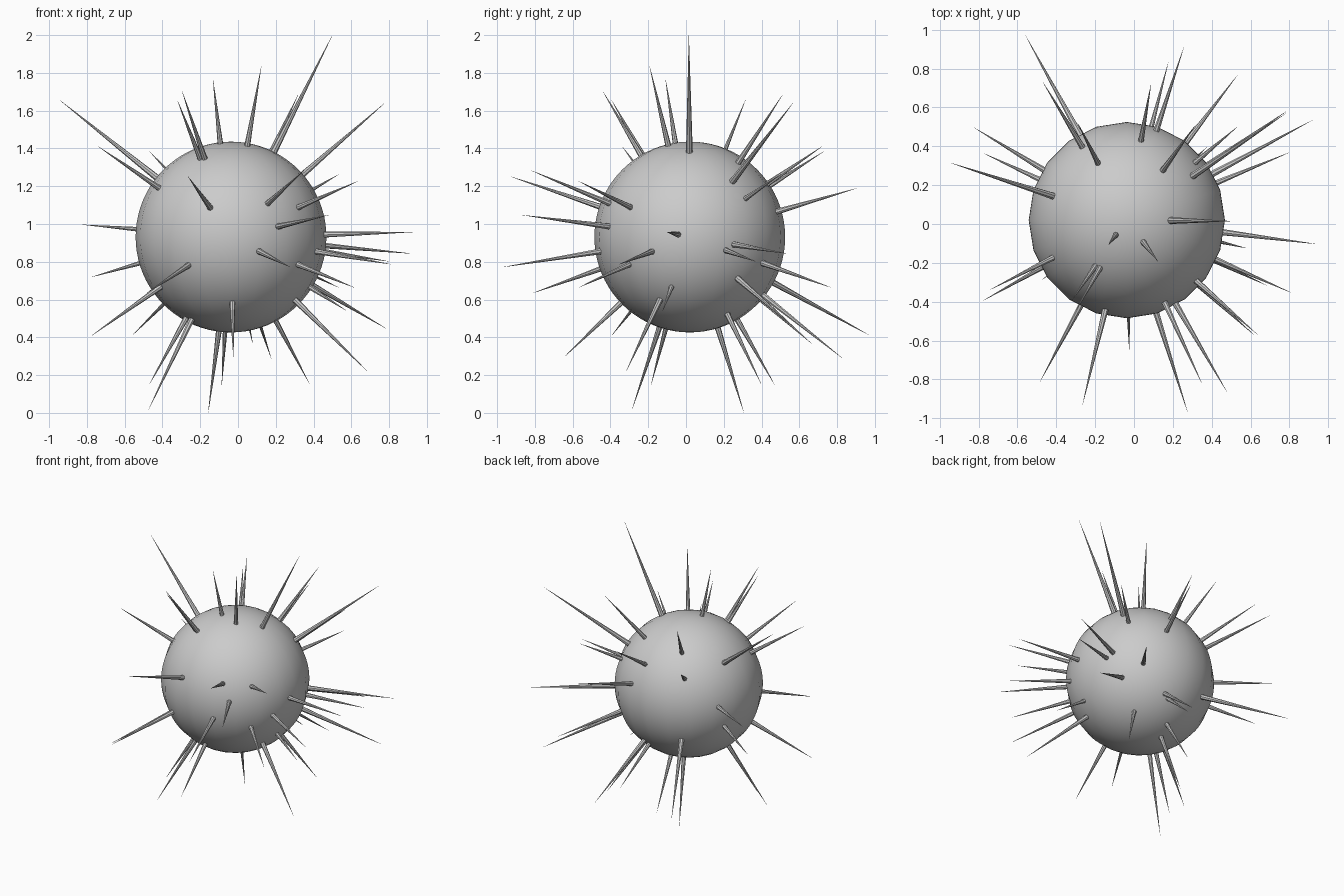
import bpy, bmesh
from mathutils import Vector, Matrix

CENTRE = Vector((-0.037, 0.02, 0.931))
RADIUS = 0.505

def shade(ob):
    bpy.context.view_layer.objects.active = ob
    ob.select_set(True)
    bpy.ops.object.shade_smooth_by_angle()
    ob.select_set(False)

# round body
bpy.ops.mesh.primitive_uv_sphere_add(segments=20, ring_count=40, radius=RADIUS, location=CENTRE)
body = bpy.context.object
body.name = "body"
shade(body)

# visible spike tips; every spike points away from the body centre
upper_tips = [
    (-.26, -.91, 1.245), (.34, -.80, 1.275), (.62, -.555, 1.22), (.47, -.85, 1.045),
    (-.29, -.43, 1.685), (-.315, -.385, 1.64), (.12, -.188, 1.815), (-.13, -.105, 1.745),
    (.49, .015, 1.98), (.31, .50, 1.667), (.765, .558, 1.63), (.52, .49, 1.255),
    (.25, .89, 1.185), (.085, .705, 1.40), (-.285, .51, 1.57), (-.46, .715, 1.375),
    (-.93, .31, 1.645), (-.725, -.33, 1.40), (-.805, .485, .995), (.915, -.10, .957)]
lower_tips = [
    (.27, -.95, .775), (.60, -.555, .67), (-.475, -.795, .64), (-.025, -.63, .31),
    (.90, .525, .845), (.78, .36, .805), (.79, -.345, .79), (.52, .75, .67),
    (.77, .57, .455), (.56, -.12, .55), (.67, -.31, .235), (.37, .39, .17),
    (.172, .815, .30), (.075, .65, .38), (-.55, .955, .42), (-.755, .355, .725),
    (-.76, -.385, .42), (-.465, -.28, .035), (-.46, -.18, .167), (-.085, .46, .165),
    (-.155, .30, .022)]

# thin tapered spikes
bm = bmesh.new()
for tip in upper_tips + lower_tips:
    ray = Vector(tip) - CENTRE
    d = ray.normalized()
    start, end = RADIUS - 0.015, ray.length + 0.02
    turn = Vector((0, 0, 1)).rotation_difference(d).to_matrix().to_4x4()
    place = Matrix.Translation(CENTRE + d * (start + end) / 2) @ turn
    bmesh.ops.create_cone(bm, cap_ends=True, segments=8, radius1=0.012 + 0.009 * (end - start),
                          radius2=0.0005, depth=end - start, matrix=place)
mesh = bpy.data.meshes.new("spikes")
bm.to_mesh(mesh)
bm.free()
spikes = bpy.data.objects.new("spikes", mesh)
bpy.context.collection.objects.link(spikes)
body.select_set(False)
shade(spikes)
